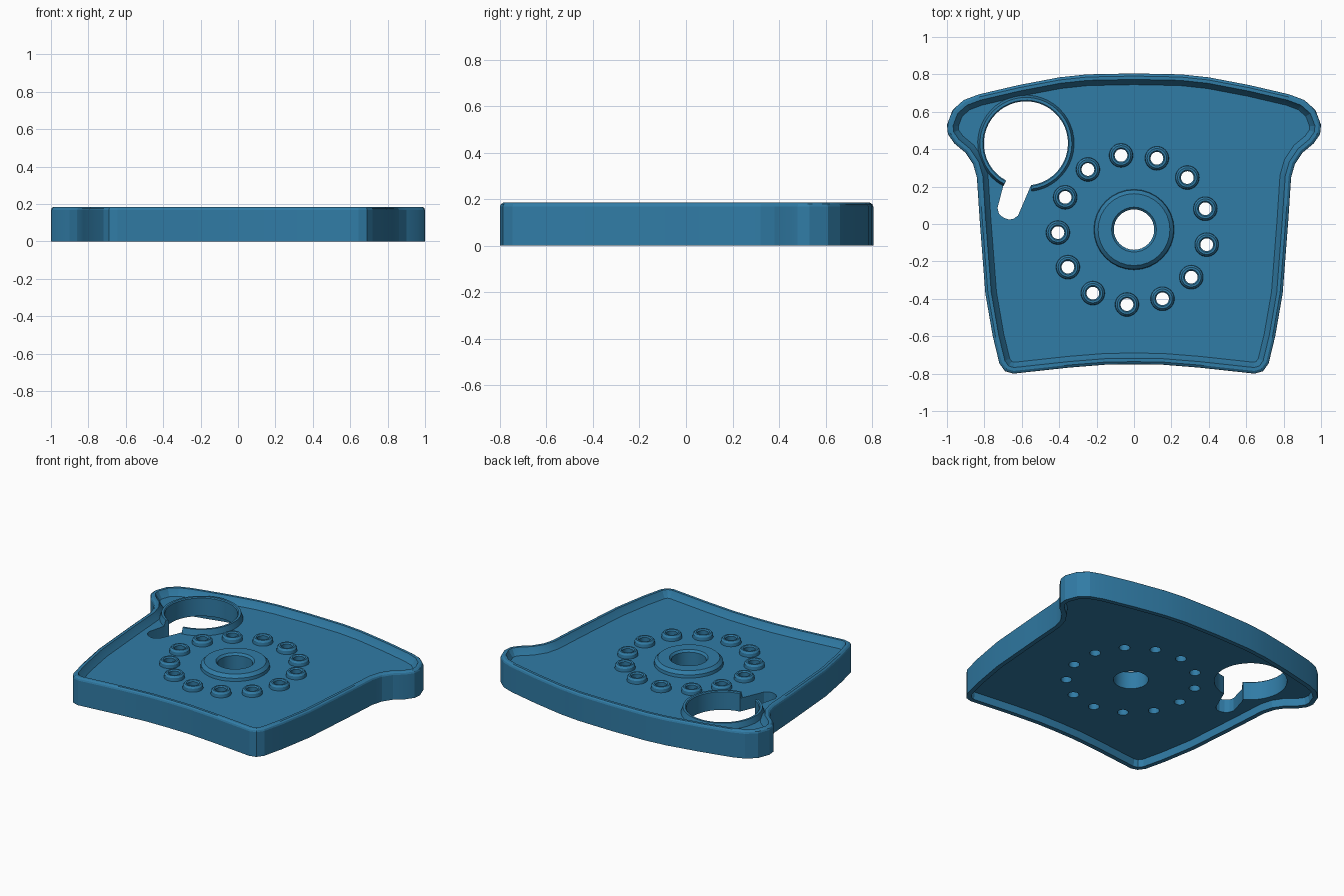
import bpy, bmesh
from math import sin, cos, pi, radians
from mathutils import Vector

if "Cube" in bpy.data.objects:
    bpy.data.objects.remove(bpy.data.objects["Cube"])

FLOOR, UNDER, TOP = 0.14, 0.05, 0.185
SEG = 32


def finish(name, bm):
    bmesh.ops.recalc_face_normals(bm, faces=bm.faces)
    me = bpy.data.meshes.new(name)
    bm.to_mesh(me)
    bm.free()
    ob = bpy.data.objects.new(name, me)
    bpy.context.collection.objects.link(ob)
    return ob


def smooth(ob, angle=16):
    bpy.ops.object.select_all(action='DESELECT')
    ob.select_set(True)
    bpy.context.view_layer.objects.active = ob
    bpy.ops.object.shade_smooth_by_angle(angle=radians(angle))


def skin(bm, rings, closed=True):
    """Bridge successive rings of points; returns the vertex rings."""
    vs = [[bm.verts.new(p) for p in r] for r in rings]
    n = len(vs[0])
    for a, b in zip(vs, vs[1:]):
        for i in range(n if closed else n - 1):
            j = (i + 1) % n
            bm.faces.new((a[i], a[j], b[j], b[i]))
    return vs


def arc(c, r, a0, a1, n):
    return [(c[0] + r * cos(a0 + (a1 - a0) * i / n),
             c[1] + r * sin(a0 + (a1 - a0) * i / n)) for i in range(n + 1)]


def inset(pts, d):
    """Mitred inward offset of a clockwise outline."""
    out = []
    for i, p in enumerate(pts):
        p = Vector(p)
        e1 = (p - Vector(pts[i - 1])).normalized()
        e2 = (Vector(pts[(i + 1) % len(pts)]) - p).normalized()
        n1, n2 = Vector((e1.y, -e1.x)), Vector((e2.y, -e2.x))
        out.append(p + (n1 + n2) * d / (1 + n1.dot(n2)))
    return out


def prism(bm, pts, z0, z1):
    vs = skin(bm, [[(x, y, z) for x, y in pts] for z in (z0, z1)])
    bm.faces.new(vs[0])
    bm.faces.new(vs[1])


def boss(name, c, profile):
    bm = bmesh.new()
    skin(bm, [[(x, y, z) for x, y in arc(c, r, 0, 2 * pi, SEG)[:-1]] for r, z in profile])
    smooth(finish(name, bm))


# outline, right half from top centre to bottom centre, mirrored to the left
half = [(0.25, 0.80), (0.40, 0.784), (0.62, 0.742), (0.83, 0.693), (0.91, 0.663),
        (0.97, 0.61), (1.0, 0.53), (0.995, 0.48), (0.96, 0.43), (0.90, 0.38),
        (0.86, 0.32), (0.84, 0.25), (0.825, 0.02), (0.795, -0.37), (0.755, -0.6),
        (0.72, -0.745), (0.69, -0.787), (0.645, -0.80), (0.35, -0.768), (0.15, -0.752)]
outline = [(0, 0.805)] + half + [(0, -0.75)] + [(-x, y) for x, y in reversed(half)]

# plate: underside recess, outer wall, rim and floor as one skinned solid
bm = bmesh.new()
section = [(0.035, UNDER), (0.03, 0), (0, 0), (0, 0.168), (0.004, 0.178), (0.014, TOP),
           (0.032, TOP), (0.042, 0.165), (0.06, FLOOR)]
rings = skin(bm, [[(p[0], p[1], z) for p in inset(outline, d)] for d, z in section])
bm.faces.new(rings[0])
bm.faces.new(rings[-1])
plate = finish("rimmed_plate", bm)

# hole positions
hub = (0, -0.03)
bolts = [(-0.005 + 0.402 * cos(radians(99.2) + 2 * pi * i / 13),
          -0.03 + 0.402 * sin(radians(99.2) + 2 * pi * i / 13)) for i in range(13)]
key_c, key_r, key_a = (-0.578, 0.431), 0.225, (radians(-83), radians(242))

# cutters for the round holes and the keyhole
bm = bmesh.new()
for c, r in [(hub, 0.108)] + [(b, 0.034) for b in bolts]:
    prism(bm, arc(c, r, 0, 2 * pi, SEG)[:-1], -0.1, 0.3)
hole_cutter = finish("round_hole_cutter", bm)

bm = bmesh.new()
slot = [(-0.70, 0.2), (-0.73, 0.085), (-0.722, 0.055), (-0.70, 0.035), (-0.67, 0.024),
        (-0.645, 0.027), (-0.62, 0.045)]
prism(bm, arc(key_c, key_r, *key_a, 40) + slot, -0.1, 0.3)
key_cutter = finish("keyhole_cutter", bm)

for cutter in (hole_cutter, key_cutter):
    cutter.hide_render = True
    m = plate.modifiers.new("cut", 'BOOLEAN')
    m.operation, m.solver, m.object = 'DIFFERENCE', 'EXACT', cutter
    bpy.context.view_layer.objects.active = plate
    bpy.ops.object.modifier_apply(modifier=m.name)
    bpy.data.objects.remove(cutter)
smooth(plate)

# raised collar round the keyhole, open at the slot
bm = bmesh.new()
collar = [(0.225, FLOOR), (0.225, 0.172), (0.231, 0.178), (0.246, 0.178), (0.258, FLOOR)]
vs = skin(bm, [[(x, y, z) for x, y in arc(key_c, r, *key_a, 40)] for r, z in collar], False)
bm.faces.new([v[0] for v in vs])
bm.faces.new([v[-1] for v in vs])
smooth(finish("keyhole_collar", bm))

# centre hub and the ring of small bosses
boss("centre_hub", hub, [(0.108, FLOOR), (0.108, 0.166), (0.12, 0.18), (0.192, 0.18),
                         (0.212, 0.16), (0.215, FLOOR)])
for i, b in enumerate(bolts):
    boss(f"bolt_boss_{i + 1}", b, [(0.034, FLOOR), (0.034, 0.166), (0.041, 0.174),
                                   (0.052, 0.174), (0.062, 0.162), (0.064, FLOOR)])

# shared blue finish
blue = bpy.data.materials.new("blue")
blue.diffuse_color = (0.03, 0.2, 0.38, 1)
blue.use_nodes = True
blue.node_tree.nodes["Principled BSDF"].inputs["Base Color"].default_value = blue.diffuse_color
for ob in bpy.data.objects:
    ob.data.materials.clear()
    ob.data.materials.append(blue)
